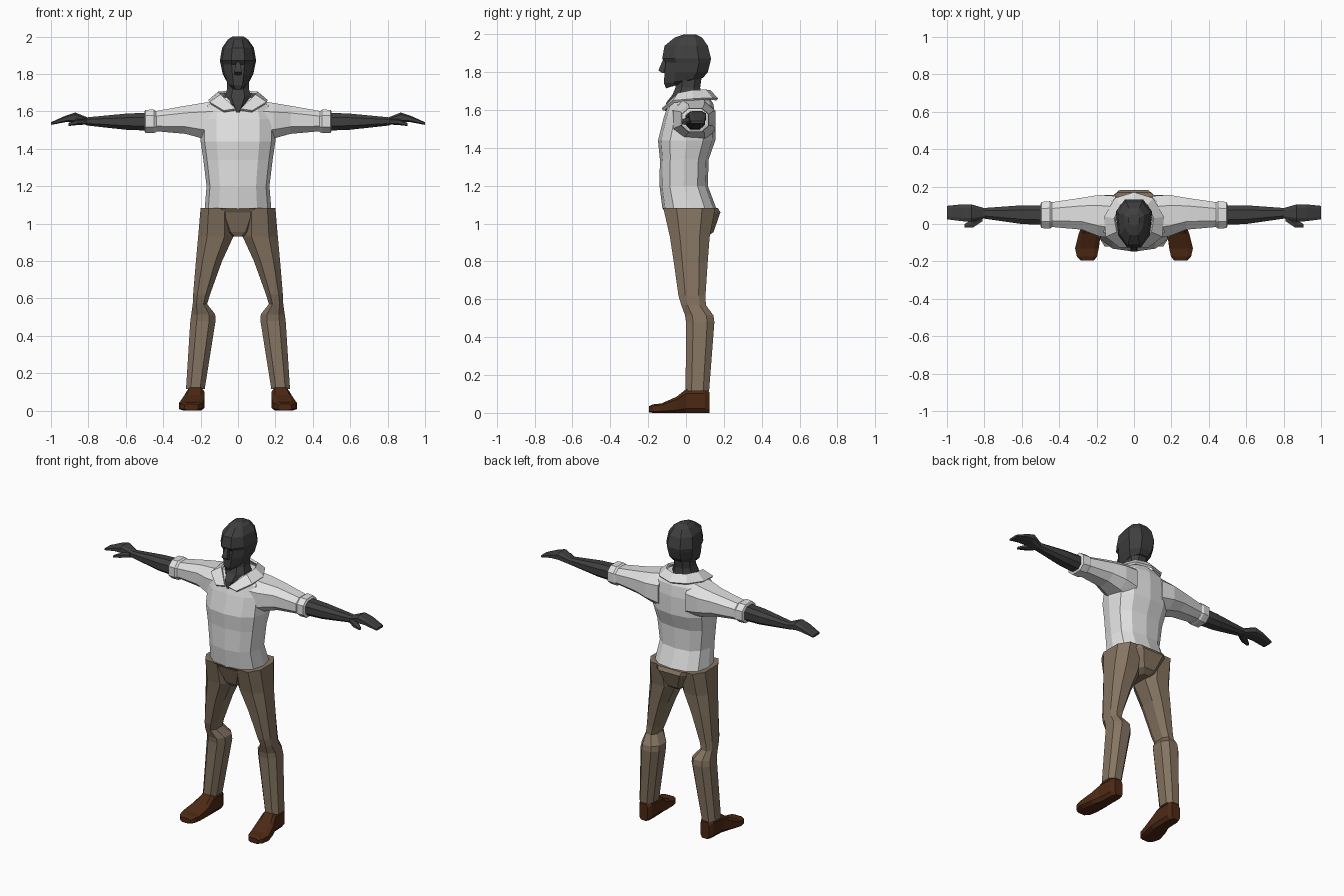
import bpy, bmesh, math
from mathutils import Vector


def material(name, rgb):
    m = bpy.data.materials.new(name)
    m.diffuse_color = (*rgb, 1)
    return m


SKIN = material("dark_skin", (0.05, 0.05, 0.05))
SHIRT = material("white_cloth", (0.75, 0.75, 0.75))
TROUSER = material("tan_cloth", (0.235, 0.175, 0.12))
SHOE = material("brown_leather", (0.075, 0.022, 0.007))


def finish(bm, name, mat, mirror):
    bmesh.ops.recalc_face_normals(bm, faces=bm.faces)
    me = bpy.data.meshes.new(name)
    bm.to_mesh(me)
    bm.free()
    me.materials.append(mat)
    ob = bpy.data.objects.new(name, me)
    bpy.context.collection.objects.link(ob)
    if mirror:
        ob.modifiers.new("mirror", 'MIRROR').use_mirror_merge = False
    return ob


def section(n, p, offset):
    """Rounded-box cross-section scaled to fill -1..1."""
    pts = []
    for i in range(n):
        a = 2 * math.pi * (i + offset) / n
        pts.append([math.copysign(abs(t) ** p if abs(t) > 1e-6 else 0, t)
                    for t in (math.cos(a), math.sin(a))])
    mu, mv = max(abs(q[0]) for q in pts), max(abs(q[1]) for q in pts)
    return [(u / mu, v / mv) for u, v in pts]


def loft(name, axis, rings, mat, mirror=False, n=8, p=0.8, offset=0.5, taper=0.0):
    """Ring: (position, u0, u1, v0, v1, extra position at the v1 side)."""
    bm = bmesh.new()
    loops = []
    for pos, u0, u1, v0, v1, *tilt in rings:
        loop = []
        for u, v in section(n, p, offset):
            w = pos + (tilt[0] if tilt else 0) * (v + 1) / 2
            u *= 1 - taper * max(0, -v)
            a, b = (u0 + u1) / 2 + u * (u1 - u0) / 2, (v0 + v1) / 2 + v * (v1 - v0) / 2
            co = {'X': (w, a, b), 'Y': (a, w, b), 'Z': (a, b, w)}[axis]
            loop.append(bm.verts.new(co))
        loops.append(loop)
    for l0, l1 in zip(loops, loops[1:]):
        for i in range(n):
            j = (i + 1) % n
            bm.faces.new((l0[i], l0[j], l1[j], l1[i]))
    bm.faces.new(loops[0])
    bm.faces.new(loops[-1])
    return finish(bm, name, mat, mirror)


# Shirt body
loft("shirt_body", 'Z', [
    (1.08, -.178, .178, -.125, .16),
    (1.20, -.168, .168, -.14, .115),
    (1.34, -.185, .185, -.138, .12),
    (1.44, -.20, .20, -.148, .155),
    (1.56, -.20, .20, -.118, .155),
    (1.63, -.18, .18, -.095, .145),
    (1.675, -.11, .11, -.055, .12)], SHIRT, n=12, p=0.8, offset=0)

# Sleeves with rolled cuffs
loft("sleeves", 'X', [
    (.10, -.08, .15, 1.43, 1.66),
    (.19, -.065, .155, 1.455, 1.645),
    (.28, -.03, .14, 1.48, 1.63),
    (.45, -.015, .115, 1.495, 1.60)], SHIRT, True)
loft("cuffs", 'X', [
    (.435, -.015, .115, 1.49, 1.60),
    (.45, -.025, .122, 1.485, 1.61),
    (.495, -.022, .118, 1.485, 1.608),
    (.50, -.01, .105, 1.495, 1.598)], SHIRT, True)

# Folded collar
upper = [(0, .125, 1.70), (.07, .10, 1.703), (.102, .03, 1.70), (.09, -.04, 1.685), (.012, -.118, 1.61)]
lower = [(0, .165, 1.655), (.10, .135, 1.66), (.155, .04, 1.655), (.15, -.065, 1.645), (.075, -.122, 1.60)]
bm = bmesh.new()
up, lo = [[bm.verts.new(c) for c in row] for row in (upper, lower)]
for i in range(len(up) - 1):
    bm.faces.new((up[i], lo[i], lo[i + 1], up[i + 1]))
collar = finish(bm, "collar", SHIRT, True)
collar.modifiers["mirror"].use_mirror_merge = True
sol = collar.modifiers.new("thickness", 'SOLIDIFY')
sol.thickness, sol.offset = 0.014, 0

# Neck and the skin in the open shirt front
loft("neck", 'Z', [
    (1.595, -.012, .012, -.112, .03),
    (1.64, -.048, .048, -.104, .06),
    (1.68, -.072, .072, -.072, .08),
    (1.72, -.058, .058, -.055, .075),
    (1.79, -.058, .058, -.05, .085)], SKIN)

# Head with jaw, eye hollow and brow
loft("head", 'Z', [
    (1.715, -.038, .038, -.105, .06, .05),
    (1.74, -.062, .062, -.116, .09, .03),
    (1.80, -.082, .082, -.114, .115),
    (1.85, -.092, .092, -.107, .128),
    (1.872, -.097, .097, -.126, .132),
    (1.94, -.085, .085, -.113, .115),
    (1.983, -.055, .055, -.06, .085),
    (2.0, -.03, .03, -.01, .05)], SKIN, taper=0.25)
loft("nose", 'Z', [
    (1.795, -.017, .017, -.125, -.09),
    (1.81, -.02, .02, -.146, -.09),
    (1.865, -.01, .01, -.122, -.09)], SKIN, n=4, p=1)

# Forearms, hands and thumbs
loft("forearms", 'X', [
    (.47, -.005, .10, 1.497, 1.594),
    (.60, 0, .10, 1.502, 1.588),
    (.81, .03, .085, 1.525, 1.568)], SKIN, True)
loft("hands", 'X', [
    (.80, .03, .085, 1.525, 1.566),
    (.87, .012, .105, 1.542, 1.594),
    (.92, .015, .105, 1.543, 1.578),
    (1.0, .025, .097, 1.528, 1.542)], SKIN, True, p=0.6)
loft("thumbs", 'X', [
    (.81, .015, .06, 1.53, 1.56),
    (.86, -.018, .03, 1.527, 1.56),
    (.905, -.02, .0, 1.522, 1.538)], SKIN, True, n=6)

# Trouser pelvis and legs
loft("pelvis", 'Z', [
    (.93, -.035, .035, -.06, .11),
    (.955, -.08, .08, -.075, .145),
    (1.06, -.155, .155, -.11, .182),
    (1.083, -.18, .18, -.125, .168)], TROUSER)
loft("trouser_legs", 'Z', [
    (.115, .178, .278, -.002, .122),
    (.48, .12, .255, .0, .15),
    (.515, .122, .25, -.005, .145),
    (.57, .165, .242, -.025, .105),
    (.62, .15, .24, -.04, .103),
    (.80, .085, .225, -.065, .115),
    (.93, .025, .213, -.085, .125),
    (1.083, .03, .2, -.12, .155)], TROUSER, True)

# Shoes
loft("shoes", 'Y', [
    (.125, .195, .255, 0, .11),
    (.10, .18, .27, 0, .125),
    (.0, .18, .275, 0, .125),
    (-.05, .178, .295, 0, .085),
    (-.13, .188, .315, 0, .05),
    (-.175, .198, .305, 0, .045),
    (-.195, .215, .285, .003, .036)], SHOE, True, p=0.5)
